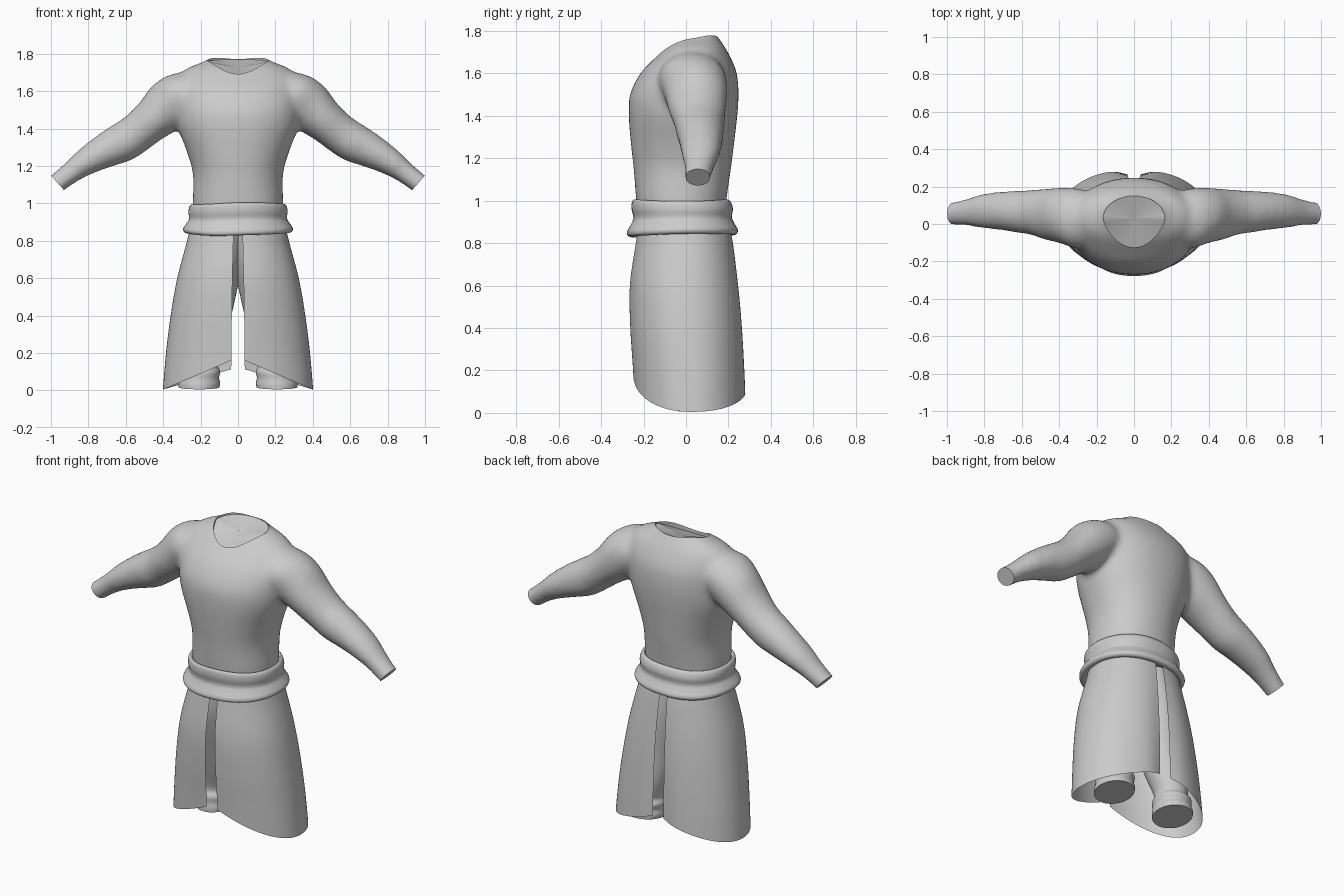
import bpy, bmesh
from math import sin, cos, pi, exp
from mathutils import Vector

if "Cube" in bpy.data.objects:
    bpy.data.objects.remove(bpy.data.objects["Cube"])

cloth = bpy.data.materials.new("plain grey cloth")
cloth.use_nodes = True
grey = (0.6, 0.6, 0.6, 1)
cloth.diffuse_color = grey
cloth.node_tree.nodes["Principled BSDF"].inputs["Base Color"].default_value = grey


def make(name, bm):
    bmesh.ops.recalc_face_normals(bm, faces=bm.faces)
    mesh = bpy.data.meshes.new(name)
    bm.to_mesh(mesh)
    bm.free()
    mesh.materials.append(cloth)
    obj = bpy.data.objects.new(name, mesh)
    bpy.context.collection.objects.link(obj)
    return obj


def smooth(obj, angle=0.7):
    bpy.ops.object.select_all(action='DESELECT')
    obj.select_set(True)
    bpy.context.view_layer.objects.active = obj
    bpy.ops.object.shade_smooth_by_angle(angle=angle)


def refine(rows, steps=5):
    """Catmull-Rom interpolation between section rows."""
    pts = [rows[0]] + rows + [rows[-1]]
    out = []
    for p, q, r, s in zip(pts, pts[1:], pts[2:], pts[3:]):
        for k in range(steps):
            t = k / steps
            out.append([b + t / 2 * (c - a + t * (2 * a - 5 * b + 4 * c - d + t * (3 * (b - c) + d - a)))
                        for a, b, c, d in zip(p, q, r, s)])
    return out + [rows[-1]]


def spow(v, e):
    return abs(v) ** e * (1 if v >= 0 else -1)


def oval(z, rx, front, back, cx=0, e=2, n=64):
    """Horizontal rounded section reaching from front to back in y."""
    cy, ry = (front + back) / 2, (back - front) / 2
    return [Vector((cx + rx * spow(cos(a), 2 / e), cy + ry * spow(sin(a), 2 / e), z))
            for a in (2 * pi * i / n for i in range(n))]


def loft(bm, rings, caps=True):
    loops = [[bm.verts.new(p) for p in ring] for ring in rings]
    for lo, hi in zip(loops, loops[1:]):
        for i in range(len(lo)):
            bm.faces.new((lo[i - 1], lo[i], hi[i], hi[i - 1]))
    if caps:
        bm.faces.new(loops[0])
        bm.faces.new(loops[-1])


# Shirt trunk: z, half width, front, back
trunk = [(0.9, .237, -.225, .18), (1.0, .242, -.235, .19), (1.15, .24, -.247, .212),
         (1.27, .271, -.26, .227), (1.4, .32, -.27, .242), (1.5, .335, -.264, .248),
         (1.6, .335, -.215, .24), (1.68, .315, -.138, .208), (1.725, .268, -.09, .182),
         (1.765, .17, -.04, .155), (1.82, .1, 0, .12)]
bm = bmesh.new()
loft(bm, [oval(*r, e=2.15) for r in refine(trunk)])

# Sleeves: x, z, radius across, y centre, y radius
sleeve = [(.2, 1.61, .115, .03, .13), (.3, 1.575, .132, .03, .16), (.385, 1.515, .136, .045, .15),
          (.47, 1.438, .114, .052, .137), (.55, 1.37, .107, .062, .12), (.625, 1.322, .107, .066, .113),
          (.71, 1.28, .094, .07, .103), (.81, 1.225, .075, .069, .092), (.89, 1.168, .06, .063, .073),
          (.965, 1.11, .055, .056, .062), (1.02, 1.075, .054, .052, .06)]
across = Vector((.54, 0, .84))
for side in (1, -1):
    rings = []
    for x, z, r, cy, ry in refine(sleeve):
        ring = [Vector((x, cy, z)) + across * r * cos(a) + Vector((0, ry * sin(a), 0))
                for a in (2 * pi * i / 40 for i in range(40))]
        rings.append([Vector((side * p.x, p.y, p.z)) for p in ring])
    loft(bm, rings)
shirt = make("shirt", bm)

# Neck opening cutter with a shallow dished floor
bm = bmesh.new()
rim = []
for i in range(48):
    a = 2 * pi * i / 48
    s, c = sin(a), cos(a)
    y = .03 + (.12 if s > 0 else .155) * s
    x = .165 * c * (1 if s > 0 else 1 + .18 * s)
    rim.append(Vector((x, y, 1.758 + (.012 * s if s > 0 else .085 * s))))
hub = Vector((0, .03, 1.725))
loft(bm, [[hub.lerp(p, .1) for p in rim], rim, [Vector((p.x, p.y, 2)) for p in rim]])
cutter = make("neck_cutter", bm)
cutter.hide_render = True
cutter.hide_set(True)

# Blend trunk and sleeves, then open the neck
mod = shirt.modifiers.new("blend", 'REMESH')
mod.mode = 'VOXEL'
mod.voxel_size = 0.014
mod = shirt.modifiers.new("soften", 'SMOOTH')
mod.factor = 0.5
mod.iterations = 22
mod = shirt.modifiers.new("neck", 'BOOLEAN')
mod.operation = 'DIFFERENCE'
mod.solver = 'EXACT'
mod.object = cutter
graph = bpy.context.evaluated_depsgraph_get()
bm = bmesh.new()
bm.from_mesh(bpy.data.meshes.new_from_object(shirt.evaluated_get(graph)))
shirt.modifiers.clear()

# Trim the sleeves flat at the wrists
for side in (1, -1):
    cut = bmesh.ops.bisect_plane(bm, geom=bm.verts[:] + bm.edges[:] + bm.faces[:],
                                 plane_co=(side * .965, 0, 1.11), plane_no=(side * .75, 0, -.66),
                                 clear_outer=True)
    edges = [g for g in cut["geom_cut"] if isinstance(g, bmesh.types.BMEdge)]
    bmesh.ops.holes_fill(bm, edges=edges, sides=0)
for f in bm.faces:
    f.material_index = 0
bm.to_mesh(shirt.data)
bm.free()
bpy.data.objects.remove(cutter)
smooth(shirt)

# Sash: folded band round the waist, its lower edge lifting at the hips
band = [(.965, .21, -.2, .16), (.99, .237, -.232, .187), (1.0, .247, -.245, .197),
        (.987, .26, -.255, .212), (.955, .265, -.256, .221), (.915, .262, -.248, .216),
        (.885, .277, -.26, .228), (.855, .293, -.277, .244), (.835, .289, -.274, .24),
        (.83, .27, -.25, .22), (.85, .23, -.21, .18)]
bm = bmesh.new()
rings = [oval(*r, e=2.2) for r in refine(band, 4)]
for ring in rings:
    for p in ring:
        low = 1 - (p.z - .83) / .17
        p.z += .006 * sin(10 * p.x + 1) + low * (.02 * (p.x / .29) ** 2 + .02 * p.y)
loft(bm, rings, caps=False)
smooth(make("sash", bm), 1.2)

# Skirt: one side panel, open at front and back, mirrored
flare = refine([(.9, .25, -.22, .2), (.8, .272, -.237, .225), (.6, .325, -.265, .255),
                (.4, .36, -.263, .275), (.2, .385, -.25, .287), (0, .402, -.24, .295)], 8)


def flare_at(z):
    for a, b in zip(flare, flare[1:]):
        if z >= b[0]:
            t = (a[0] - z) / (a[0] - b[0])
            return [u + (v - u) * t for u, v in zip(a, b)]
    return flare[-1]


bm = bmesh.new()
columns, levels, gap, power = 48, 24, .075, .92
grid = []
for i in range(columns + 1):
    a = -pi / 2 + gap + (pi - 2 * gap) * i / columns
    reach = spow(cos(a), power)
    hem = .005 + (.172 if a < 0 else .12) * (1 - reach)
    column = []
    for j in range(levels + 1):
        t = j / levels
        z = .9 + (hem - .9) * t
        _, rx, front, back = flare_at(z)
        x = rx * reach
        y = (front + back) / 2 + (back - front) / 2 * spow(sin(a), power)
        if a > 0:
            y -= .03 * t * exp(-(x / .08) ** 2)
        column.append(bm.verts.new((x, y, z)))
    grid.append(column)
for p, q in zip(grid, grid[1:]):
    for j in range(levels):
        bm.faces.new((p[j], q[j], q[j + 1], p[j + 1]))
skirt = make("skirt", bm)
smooth(skirt)
skirt.modifiers.new("other_side", 'MIRROR')

# Trouser legs with gathered ankles: z, radius, front, back, x centre
leg = [(.88, .14, -.17, .15, .09), (.7, .15, -.17, .17, .125), (.57, .137, -.14, .17, .135),
       (.42, .122, -.095, .165, .153), (.27, .11, -.05, .17, .175), (.17, .097, -.02, .175, .195),
       (.125, .093, -.015, .17, .2), (.095, .108, -.03, .19, .203), (.06, .104, -.03, .185, .205),
       (.03, .111, -.035, .195, .207), (.006, .109, -.035, .195, .208)]
for side, name in ((1, "left_leg"), (-1, "right_leg")):
    bm = bmesh.new()
    rings = [oval(*r[:4], cx=side * r[4], n=40) for r in refine(leg, 4)]
    for ring in rings:
        for p in ring:
            # heel side of the sole lifts slightly
            p.z += .1 * (p.y + .035) * max(0, 1 - p.z / .3)
    loft(bm, rings)
    smooth(make(name, bm))
